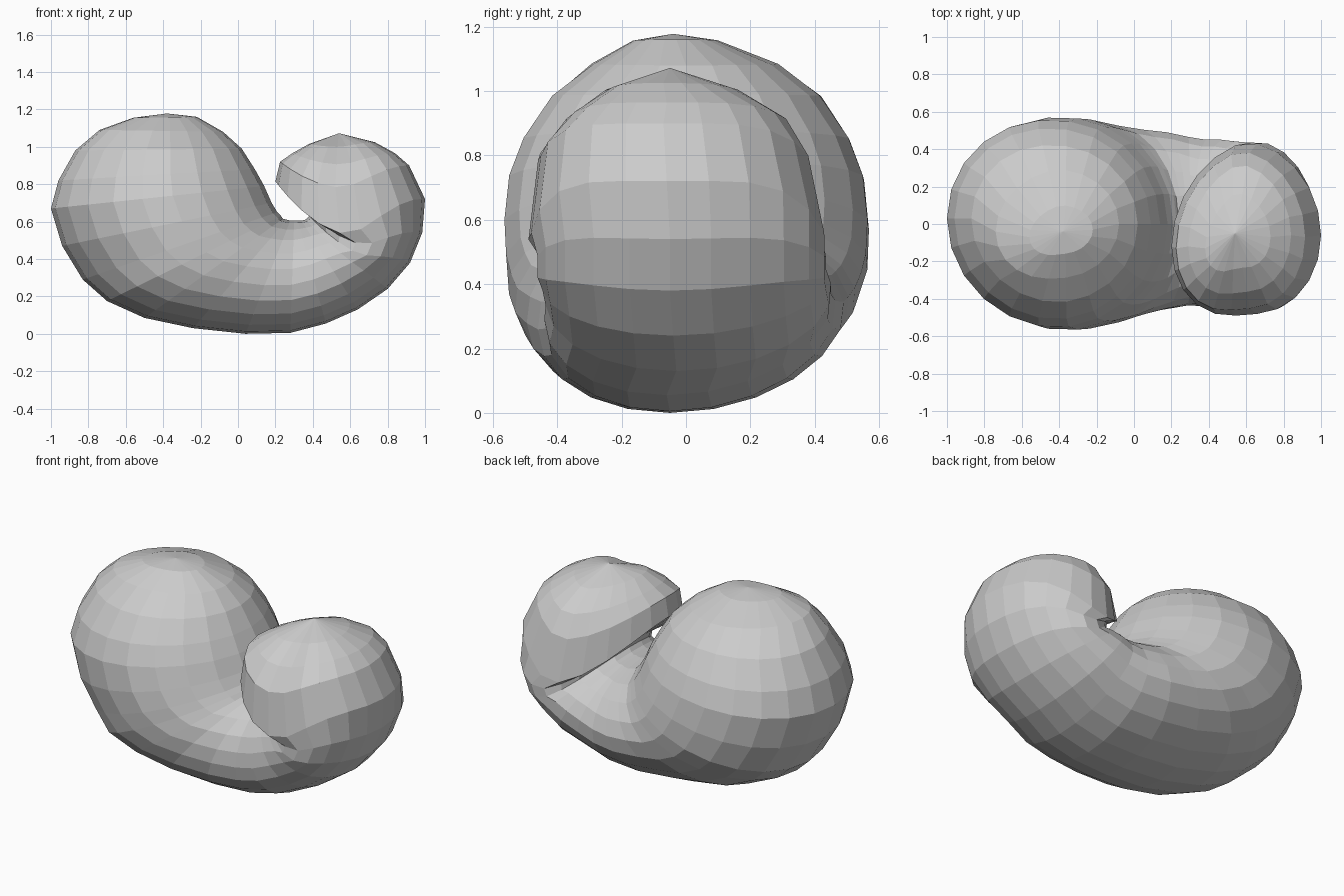
import bpy, bmesh, math
from mathutils import Vector

# Ring: outer (x, z), inner (x, z), half depth, y centre, drop of the sides
rings = [
    (-0.56, 1.155, -0.22, 1.16, 0.13, -0.03, 0),
    (-0.74, 1.09, -0.08, 1.08, 0.29, 0, 0),
    (-0.87, 0.98, 0.02, 0.99, 0.42, 0, 0),
    (-0.96, 0.82, 0.09, 0.88, 0.51, 0, 0),
    (-1.00, 0.67, 0.14, 0.79, 0.555, 0, 0),
    (-0.94, 0.47, 0.18, 0.70, 0.57, 0, 0),
    (-0.83, 0.29, 0.21, 0.65, 0.565, 0, 0),
    (-0.70, 0.175, 0.23, 0.63, 0.55, 0, 0),
    (-0.50, 0.085, 0.24, 0.615, 0.53, 0, 0),
    (-0.24, 0.03, 0.26, 0.61, 0.50, 0.01, 0),
    (0.04, 0, 0.28, 0.605, 0.475, 0.02, 0),
    (0.28, 0.005, 0.30, 0.605, 0.45, 0.02, 0),
    (0.47, 0.055, 0.32, 0.605, 0.445, 0.01, 0),
    (0.64, 0.13, 0.34, 0.605, 0.445, 0.01, 0),
    (0.80, 0.24, 0.36, 0.61, 0.445, 0, -0.02),
    (0.92, 0.38, 0.38, 0.63, 0.45, -0.01, -0.08),
    (0.985, 0.54, 0.36, 0.67, 0.45, -0.01, -0.13),
    (1.00, 0.72, 0.20, 0.815, 0.46, -0.02, -0.24),
    (0.915, 0.90, 0.225, 0.92, 0.42, -0.03, -0.13),
    (0.84, 0.965, 0.29, 0.965, 0.34, -0.02, -0.06),
    (0.73, 1.025, 0.38, 1.015, 0.20, -0.03, -0.02),
]
SIDES = 22

bm = bmesh.new()
loops = []
for i, (ox, oz, ix, iz, hy, cy, sag) in enumerate(rings):
    # The outer side twists backward on the big lobe and forward on the rest
    lean_out = 0.03 if 1 < i < 7 else (-0.07 if 8 < i < 13 else -0.04)
    lean_in = -0.10 if i > 16 else 0
    loop = []
    for k in range(SIDES):
        a = 2 * math.pi * k / SIDES
        c, s = math.cos(a), math.sin(a)
        x = (ox + ix) / 2 + c * (ox - ix) / 2
        z = (oz + iz) / 2 + c * (oz - iz) / 2 + sag * s * s * min(1, 1 - c)
        y = cy + hy * s + lean_out * max(c, 0) + lean_in * max(-c, 0)
        loop.append(bm.verts.new((x, y, z)))
    loops.append(loop)

# Body skin between rings
for a, b in zip(loops, loops[1:]):
    for k in range(SIDES):
        n = (k + 1) % SIDES
        bm.faces.new((a[k], a[n], b[n], b[k]))

# Rounded end caps
for loop, tip in ((loops[0], (-0.38, -0.04, 1.178)), (loops[-1], (0.54, -0.05, 1.072))):
    p = bm.verts.new(Vector(tip))
    for k in range(SIDES):
        bm.faces.new((loop[k], loop[(k + 1) % SIDES], p))

bmesh.ops.recalc_face_normals(bm, faces=bm.faces)
me = bpy.data.meshes.new("curved_nut")
bm.to_mesh(me)
bm.free()
bpy.context.collection.objects.link(bpy.data.objects.new("curved_nut", me))
